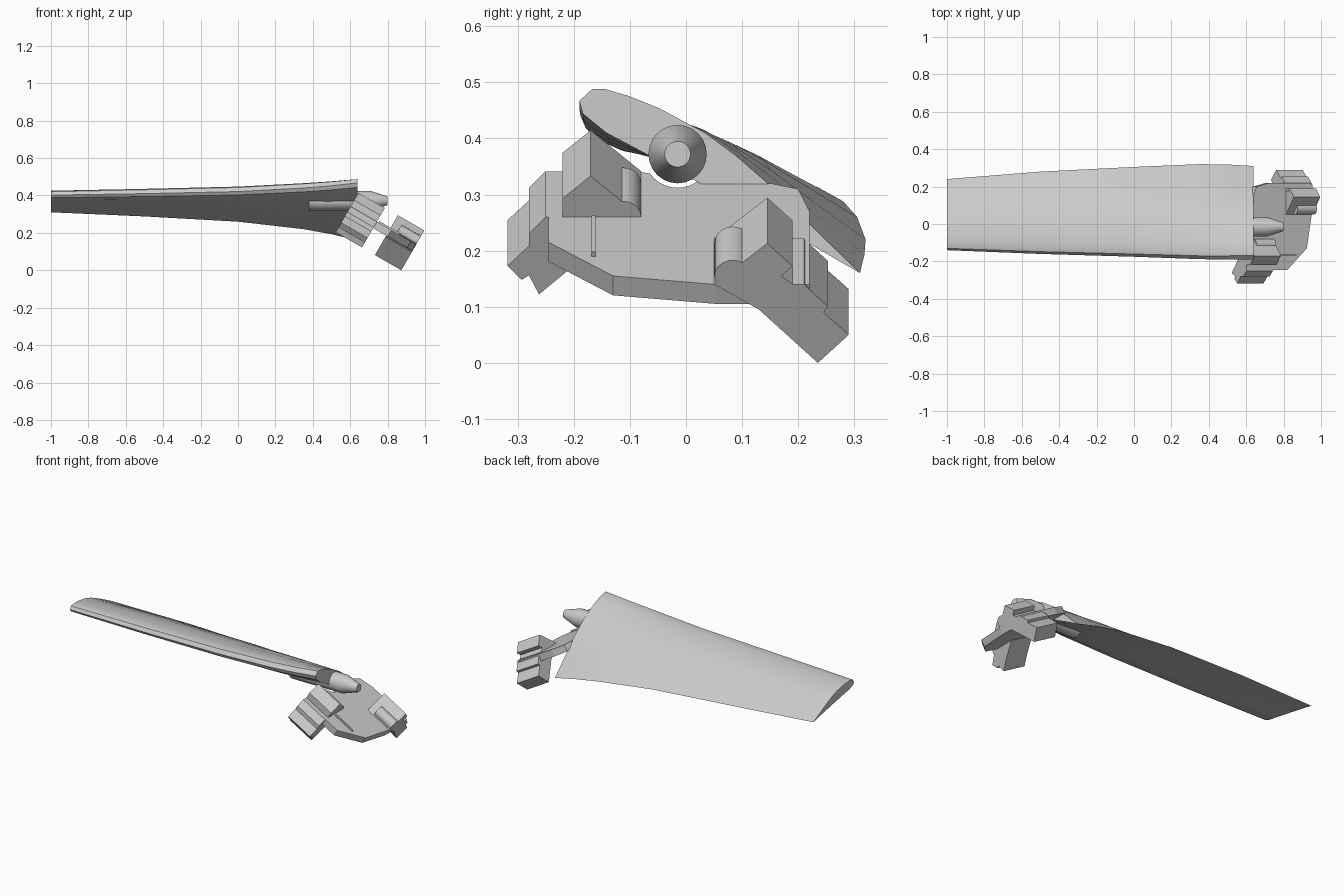
import bpy, bmesh, math
from mathutils import Vector

cube = bpy.data.objects.get("Cube")
if cube:
    bpy.data.objects.remove(cube)

grey = bpy.data.materials.new("light_grey")
grey.use_nodes = True
shade = (0.6, 0.6, 0.6, 1)
grey.diffuse_color = shade
grey.node_tree.nodes["Principled BSDF"].inputs["Base Color"].default_value = shade

# The root fitting is tilted: U runs outward along it, V is its upward normal
U = Vector((math.cos(math.pi / 6), 0, -0.5))
V = Vector((0.5, 0, math.cos(math.pi / 6)))
SLOPE = math.tan(math.pi / 6)


def loft(name, rings, smooth=False):
    """Skin equal-length rings and cap both ends."""
    bm = bmesh.new()
    loops = [[bm.verts.new(p) for p in ring] for ring in rings]
    for a, b in zip(loops, loops[1:]):
        for i in range(len(a)):
            j = (i + 1) % len(a)
            bm.faces.new((a[i], a[j], b[j], b[i]))
    bm.faces.new(loops[0])
    bm.faces.new(loops[-1])
    bmesh.ops.recalc_face_normals(bm, faces=bm.faces)
    mesh = bpy.data.meshes.new(name)
    bm.to_mesh(mesh)
    bm.free()
    mesh.materials.append(grey)
    obj = bpy.data.objects.new(name, mesh)
    bpy.context.collection.objects.link(obj)
    if smooth:
        bpy.ops.object.select_all(action='DESELECT')
        obj.select_set(True)
        bpy.context.view_layer.objects.active = obj
        bpy.ops.object.shade_smooth_by_angle(angle=math.radians(35))
    return obj


def prism(name, outline, x0, z0, length, smooth=False):
    """Extrude a (y, z) outline, lying in the plane across U, back along U."""
    near = [Vector((x0 + (z - z0) * SLOPE, y, z)) for y, z in outline]
    return loft(name, [near, [p - U * length for p in near]], smooth)


# Blade: cambered section, twisted and tapered towards the tip
upper = [(0, 0), (.014, .05), (.05, .072), (.12, .091), (.22, .108), (.38, .117),
         (.5, .106), (.63, .084), (.8, .045), (1, 0)]
lower = [(.8, -.005), (.55, -.016), (.28, -.03), (.12, -.04), (.03, -.028)]
# x, leading edge (y, z), trailing edge (y, z)
stations = [(-1, -.14, .402, .24, .31), (-.5, -.16, .41, .28, .288),
            (0, -.175, .421, .305, .26), (.35, -.188, .44, .32, .22),
            (.5, -.19, .452, .318, .193), (.64, -.19, .467, .31, .16)]
rings = []
for x, ly, lz, ty, tz in stations:
    cy, cz = ty - ly, tz - lz
    rings.append([Vector((x, ly + t * cy - h * cz, lz + t * cz + h * cy))
                  for t, h in upper + lower])
loft("blade", rings, True)


# Spindle with tapered end
def circle(x, r, n=24):
    return [Vector((x, -.015 + r * math.cos(k * math.tau / n),
                    .372 + r * math.sin(k * math.tau / n))) for k in range(n)]


loft("spindle", [circle(.38, .052), circle(.71, .052), circle(.8, .023)], True)

# Mounting plate with a round notch below the spindle
notch = [(-.015 + .06 * math.cos(a), .372 + .06 * math.sin(a))
         for a in [math.radians(215 + 11 * k) for k in range(11)]]
outline = [(-.245, .34), (-.08, .34)] + notch + [
    (.055, .32), (.15, .32), (.2, .31), (.22, .27), (.22, .14),
    (.05, .14), (-.13, .155), (-.245, .215)]
top = [Vector((.95 - (z - .14) / SLOPE, y, z)) for y, z in outline]
loft("mounting_plate", [top, [p - V * .04 for p in top]])

# Stepped clamp blocks on each side of the plate
front = [(-.08, .26), (-.17, .333), (-.22, .293), (-.22, .26), (-.25, .26),
         (-.28, .23), (-.28, .208), (-.318, .173), (-.293, .148),
         (-.28, .156), (-.262, .122), (-.21, .165)]
rear = [(.05, .14), (.145, .213), (.19, .172), (.17, .155), (.19, .14),
        (.21, .14), (.253, .1), (.245, .09), (.29, .05), (.235, 0), (.13, .095)]
prism("front_clamp", front, .665, .125, .163)
prism("rear_clamp", rear, .876, .005, .163)


# Rounded pins resting against the clamps
def pin(name, y, z, x0, z0):
    arc = [(y + .032 * math.cos(k * math.tau / 20),
            z + .028 * math.sin(k * math.tau / 20)) for k in range(20)]
    prism(name, arc, x0, z0, .12, True)


pin("front_pin", -.112, .26, .665, .125)
pin("rear_pin", .083, .155, .876, .005)

# Thin rib on the plate
rib = [(-.168, .19), (-.161, .19), (-.161, .198), (-.168, .198)]
prism("plate_rib", rib, .95 - .05 / SLOPE, .19, .13)
